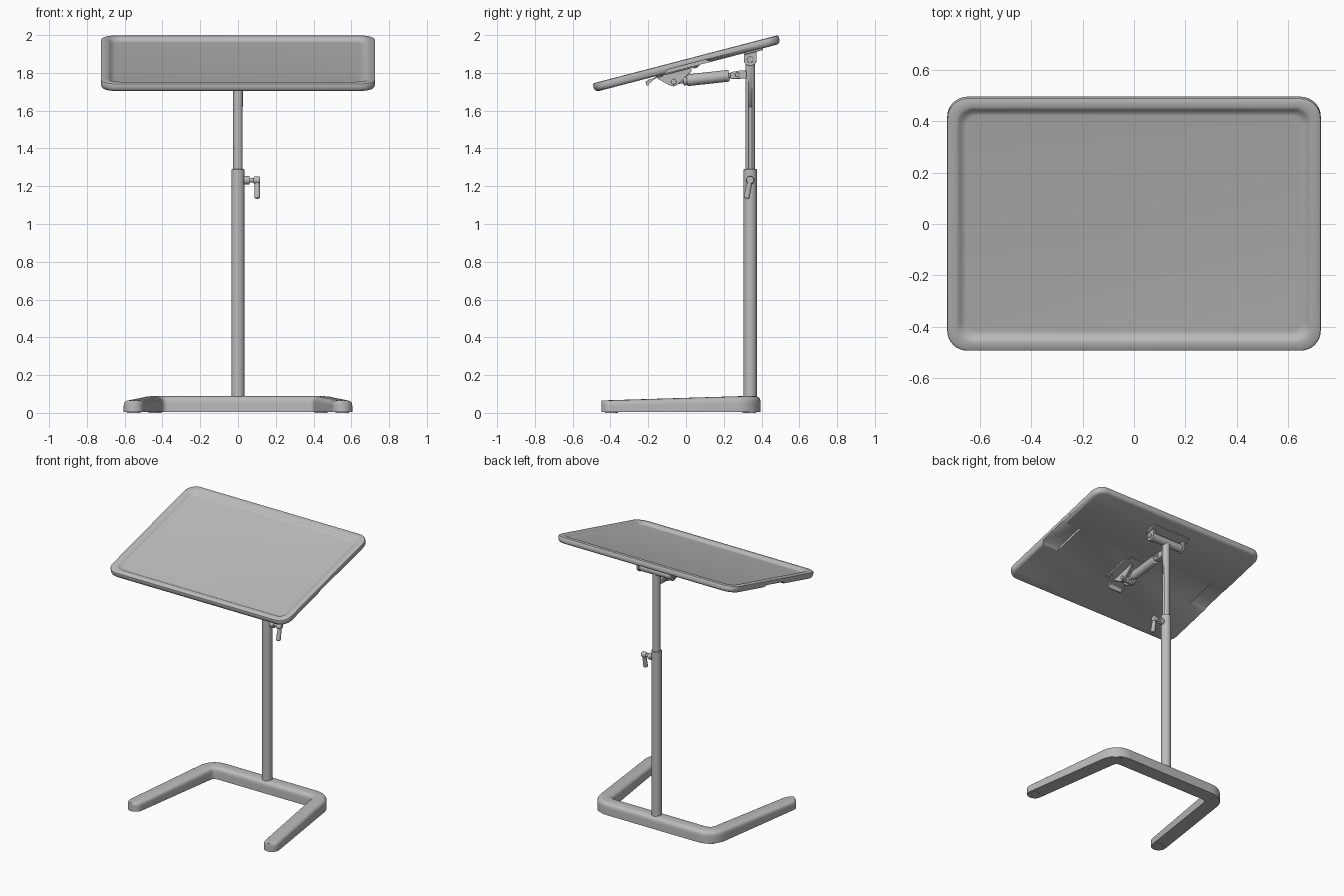
import bpy, bmesh, math
from mathutils import Matrix, Vector

if "Cube" in bpy.data.objects:
    bpy.data.objects.remove(bpy.data.objects["Cube"])

GREY = (0.5, 0.5, 0.5, 1)
grey = bpy.data.materials.new("grey")
grey.use_nodes = True
grey.diffuse_color = GREY
grey.node_tree.nodes["Principled BSDF"].inputs["Base Color"].default_value = GREY

# tilted frame of the tray: origin at the middle of its rim plane
TRAY = Matrix.Translation((0, -0.003, 1.872)) @ Matrix.Rotation(math.radians(14.6), 4, 'X')
POST_Y = 0.34
WORLD = Matrix.Identity(4)


def finish(name, bm, matrix=WORLD, bevel=0):
    bmesh.ops.recalc_face_normals(bm, faces=bm.faces)
    mesh = bpy.data.meshes.new(name)
    bm.to_mesh(mesh)
    bm.free()
    mesh.materials.append(grey)
    mesh.transform(matrix)
    ob = bpy.data.objects.new(name, mesh)
    bpy.context.collection.objects.link(ob)
    if bevel:
        mod = ob.modifiers.new("bevel", 'BEVEL')
        mod.width, mod.segments = bevel, 3
        mod.limit_method, mod.angle_limit = 'ANGLE', math.radians(40)
    bpy.ops.object.select_all(action='DESELECT')
    ob.select_set(True)
    bpy.context.view_layer.objects.active = ob
    bpy.ops.object.shade_smooth_by_angle(angle=math.radians(35))
    return ob


def loft(bm, rings):
    loops = [[bm.verts.new(p) for p in ring] for ring in rings]
    n = len(loops[0])
    for a, b in zip(loops, loops[1:]):
        for i in range(n):
            bm.faces.new((a[i], a[(i + 1) % n], b[(i + 1) % n], b[i]))
    bm.faces.new(loops[0])
    bm.faces.new(loops[-1])


def rounded_rect(hx, hy, r, z, steps=8):
    pts = []
    for k, (sx, sy) in enumerate(((1, 1), (-1, 1), (-1, -1), (1, -1))):
        for i in range(steps + 1):
            a = math.pi / 2 * (k + i / steps)
            pts.append((sx * (hx - r) + r * math.cos(a), sy * (hy - r) + r * math.sin(a), z))
    return pts


def slab(name, hx, hy, r, z0, z1, centre=(0, 0), matrix=WORLD, bevel=0.004):
    bm = bmesh.new()
    loft(bm, [rounded_rect(hx, hy, r, z0), rounded_rect(hx, hy, r, z1)])
    bmesh.ops.translate(bm, verts=bm.verts, vec=(*centre, 0))
    return finish(name, bm, matrix, bevel)


def rod(name, p0, p1, r0, r1=None, matrix=WORLD, bevel=0.003, sides=32):
    p0, p1 = Vector(p0), Vector(p1)
    axis = p1 - p0
    bm = bmesh.new()
    bmesh.ops.create_cone(bm, cap_ends=True, segments=sides, radius1=r0,
                          radius2=r0 if r1 is None else r1, depth=axis.length)
    turn = axis.to_track_quat('Z', 'Y').to_matrix().to_4x4()
    bm.transform(Matrix.Translation((p0 + p1) / 2) @ turn)
    return finish(name, bm, matrix, bevel)


def cheek(name, x, thick, outline, matrix=WORLD, bevel=0.003):
    # side plate: a y-z outline extruded along x
    bm = bmesh.new()
    loft(bm, [[(x + s * thick / 2, y, z) for y, z in outline] for s in (-1, 1)])
    return finish(name, bm, matrix, bevel)


def cut(ob, cutter):
    cutter.hide_render = True
    cutter.hide_set(True)
    mod = ob.modifiers.new("cut", 'BOOLEAN')
    mod.object, mod.operation, mod.solver = cutter, 'DIFFERENCE', 'EXACT'


# --- U-shaped base: swept section, sloping down towards the splayed tips ---
tip, corner = Vector((0.552, -0.395)), Vector((0.445, 0.342))
FILLET = 0.085
arm = (tip - corner).normalized()
start, end = corner + arm * FILLET, corner - Vector((FILLET, 0))
half = []                                      # (point, width factor)
HALF_W = 0.053
for i in range(8):                             # rounded tip
    a = math.pi / 2 * i / 8
    half.append((tip + arm * HALF_W * math.cos(a), max(math.sin(a), 0.03)))
half.append((tip, 1))
for i in range(13):                            # corner bend
    t = i / 12
    half.append((start * (1 - t) ** 2 + corner * 2 * t * (1 - t) + end * t * t, 1))
path = half + [(Vector((-p.x, p.y)), w) for p, w in reversed(half)]
section = [(-1, 0), (-1, 0.55)]
for i in range(1, 12):
    a = math.pi * (1 - i / 12)
    c, s = math.cos(a), math.sin(a)
    section.append((math.copysign(abs(c) ** 0.6, c), 0.55 + 0.45 * s ** 0.7))
section += [(1, 0.55), (1, 0)]
rings = []
for i, (p, w) in enumerate(path):
    d = (path[min(i + 1, len(path) - 1)][0] - path[max(i - 1, 0)][0]).normalized()
    if w < 1:
        d = -arm if i < len(half) else Vector((-arm.x, arm.y))
    side = Vector((d.y, -d.x)) * HALF_W * w
    height = 0.066 + 0.026 * (p.y + 0.44) / 0.84
    rings.append([(p.x + side.x * u, p.y + side.y * u, 0.004 + (height - 0.004) * v)
                  for u, v in section])
bm = bmesh.new()
loft(bm, rings)
finish("base", bm)
for s, label in ((1, "left"), (-1, "right")):
    rod(label + "_front_foot", (s * 0.552, -0.395, 0), (s * 0.552, -0.395, 0.01), 0.035, bevel=0)
    rod(label + "_back_foot", (s * 0.44, 0.335, 0), (s * 0.44, 0.335, 0.01), 0.035, bevel=0)

# --- telescopic post ---
rod("lower_post", (0, POST_Y, 0.07), (0, POST_Y, 1.29), 0.035)
upper = rod("upper_post", (0, POST_Y, 1.2), (0, POST_Y, 1.875), 0.026, bevel=0)
groove = slab("groove_cutter", 0.008, 0.009, 0.007, 1.25, 1.62, (0.026, POST_Y), bevel=0)
cut(upper, groove)

# --- clamp lever on the post ---
rod("clamp_boss", (0.03, POST_Y, 1.232), (0.062, POST_Y, 1.232), 0.022)
rod("clamp_shaft", (0.055, POST_Y, 1.232), (0.09, POST_Y, 1.232), 0.012)
rod("lever_hub", (0.082, POST_Y, 1.232), (0.116, POST_Y, 1.232), 0.02, bevel=0.006)
rod("lever_grip", (0.102, POST_Y, 1.235), (0.102, POST_Y - 0.02, 1.135), 0.013, 0.016, bevel=0.008)

# --- tray: one loft from the underside, over the rim, down into the recess ---
HX, HY, R = 0.726, 0.508, 0.08
profile = [(0.022, -0.047), (0.01, -0.044), (0.003, -0.036), (0, -0.026), (0, -0.008),
           (0.002, -0.003), (0.007, 0), (0.036, 0), (0.042, -0.002), (0.05, -0.008),
           (0.06, -0.016), (0.068, -0.019), (0.076, -0.02)]
bm = bmesh.new()
loft(bm, [rounded_rect(HX - d, HY - d, max(R - 0.5 * d, 0.03), z) for d, z in profile])
tray = finish("tray", bm, TRAY)
notch = [(-0.13, -0.08), (-0.13, -0.047), (-0.1, -0.029), (0.1, -0.029), (0.13, -0.047), (0.13, -0.08)]
for s, label in ((1, "left"), (-1, "right")):  # hand grips under the side edges
    cut(tray, cheek(label + "_grip_cutter", s * 0.68, 0.2, notch, TRAY, bevel=0))

# --- hinge at the post head ---
slab("hinge_plate", 0.16, 0.05, 0.02, -0.056, -0.044, (0, 0.36), TRAY)
rod("hinge_bar", (-0.125, POST_Y, 1.87), (0.125, POST_Y, 1.87), 0.029, bevel=0.006)
ear = [(POST_Y + 0.034 * math.cos(math.pi * (1 + i / 10)),
        1.87 + 0.034 * math.sin(math.pi * (1 + i / 10))) for i in range(11)]
ear += [(POST_Y + 0.034, 1.915), (POST_Y - 0.034, 1.9)]
for s, label in ((1, "left"), (-1, "right")):
    cheek(label + "_hinge_ear", s * 0.132, 0.018, ear)
    rod(label + "_hinge_bolt", (s * 0.135, POST_Y, 1.87), (s * 0.148, POST_Y, 1.87), 0.016)

# --- strut bracket under the tray ---
slab("strut_plate", 0.12, 0.12, 0.02, -0.053, -0.044, (0, -0.055), TRAY)
for sx in (-1, 1):
    for sy in (-1, 1):
        x, y = sx * 0.095, -0.055 + sy * 0.095
        rod("plate_screw", (x, y, -0.059), (x, y, -0.05), 0.011, matrix=TRAY, bevel=0.002, sides=16)
PIVOT = Vector((0, -0.065, 1.753))
web = [(-0.16, 1.775), (-0.095, 1.738), (-0.075, 1.73), (-0.055, 1.73), (-0.042, 1.74),
       (0.03, 1.81), (0.03, 1.825), (-0.16, 1.777)]
for s, label in ((1, "left"), (-1, "right")):
    cheek(label + "_strut_cheek", s * 0.042, 0.012, web)
rod("strut_pivot", PIVOT - Vector((0.056, 0, 0)), PIVOT + Vector((0.056, 0, 0)), 0.014)

# --- release paddle ---
paddle = [(-0.215, 1.755), (-0.208, 1.732), (-0.2, 1.732), (-0.195, 1.762), (-0.15, 1.774), (-0.15, 1.782)]
cheek("release_paddle", 0, 0.11, paddle)

# --- gas strut from the bracket to the post ---
head = Vector((0, 0.272, 1.79))
along = (head - PIVOT).normalized()
rod("strut_rod", PIVOT, head, 0.014)
rod("strut_eye", PIVOT - Vector((0.03, 0, 0)), PIVOT + Vector((0.03, 0, 0)), 0.024)
rod("strut_collar", PIVOT + along * 0.05, PIVOT + along * 0.08, 0.025)
rod("strut_cylinder", PIVOT + along * 0.07, PIVOT + along * 0.295, 0.031, bevel=0.005)
clevis = [(0.236, 1.767), (0.29, 1.769), (0.32, 1.769), (0.32, 1.812), (0.285, 1.812), (0.236, 1.804)]
cheek("post_clevis", 0, 0.044, clevis, bevel=0.006)
rod("clevis_bolt", head - Vector((0.03, 0, 0)), head + Vector((0.03, 0, 0)), 0.012)
